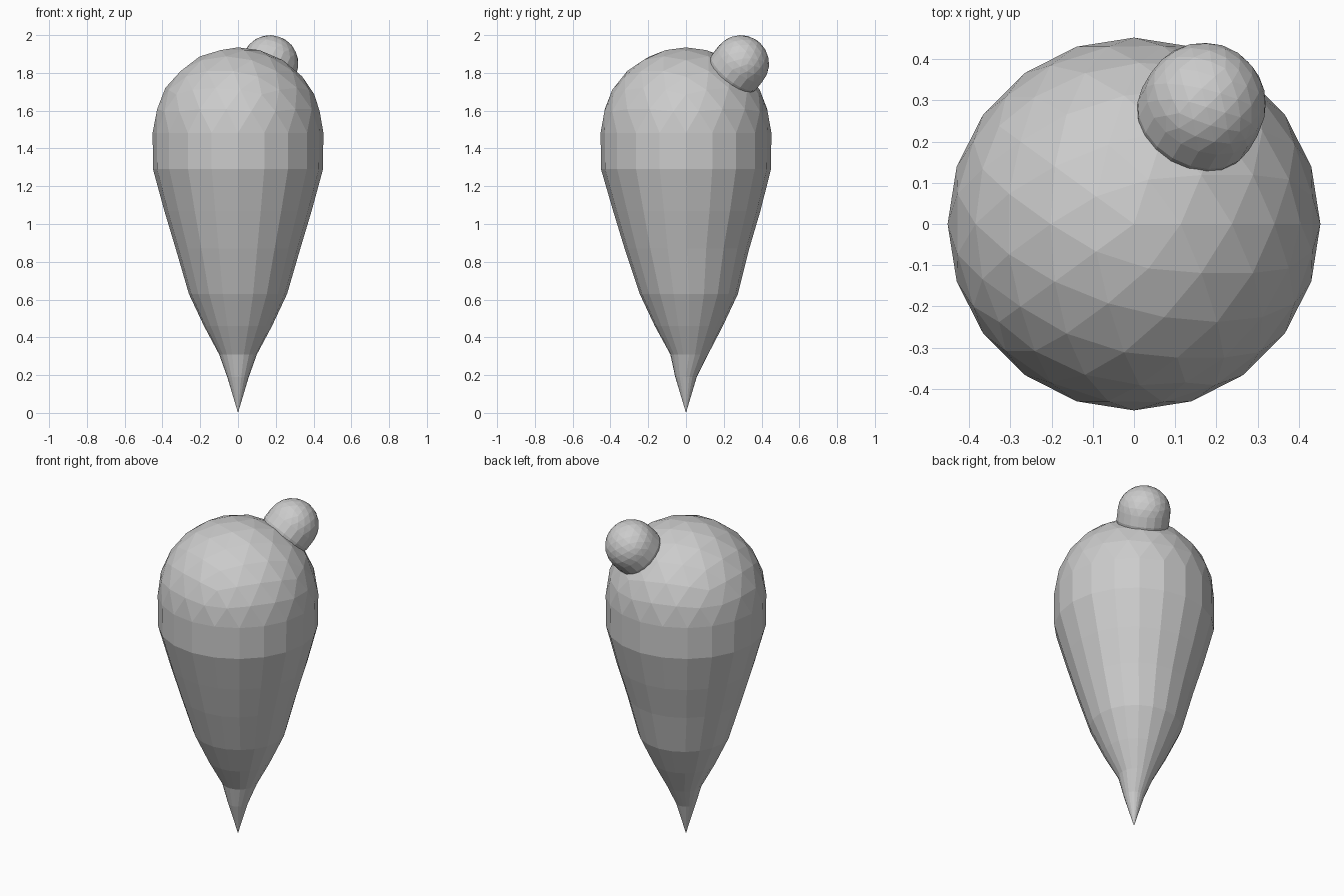
import bpy, bmesh
from mathutils import Vector, Matrix

if "Cube" in bpy.data.objects:
    bpy.data.objects.remove(bpy.data.objects["Cube"])


def teardrop(name, radius, rings, tip, matrix):
    """Faceted dome with its rim at z = 0, extended down ring by ring to a point.
    rings: (z, radius, y shift)"""
    bm = bmesh.new()
    bmesh.ops.create_icosphere(bm, subdivisions=3, radius=radius)
    low = [v for v in bm.verts if v.co.z < -0.001 * radius]
    bmesh.ops.delete(bm, geom=low, context='VERTS')
    rim = [e for e in bm.edges if e.is_boundary]
    for z, r, shift in rings:
        out = bmesh.ops.extrude_edge_only(bm, edges=rim)['geom']
        rim = [g for g in out if isinstance(g, bmesh.types.BMEdge)]
        for v in [g for g in out if isinstance(g, bmesh.types.BMVert)]:
            flat = Vector((v.co.x, v.co.y - last_shift(rings, z), 0)).normalized() * r
            v.co = (flat.x, flat.y + shift, z)
    # close to a sharp tip
    out = bmesh.ops.extrude_edge_only(bm, edges=rim)['geom']
    end = [g for g in out if isinstance(g, bmesh.types.BMVert)]
    bmesh.ops.pointmerge(bm, verts=end, merge_co=Vector((0, 0, tip)))
    bmesh.ops.recalc_face_normals(bm, faces=bm.faces[:])
    bm.transform(matrix)
    mesh = bpy.data.meshes.new(name)
    bm.to_mesh(mesh)
    bm.free()
    obj = bpy.data.objects.new(name, mesh)
    bpy.context.collection.objects.link(obj)
    return obj


def last_shift(rings, z):
    """y shift of the ring just above the one at height z"""
    above = [s for h, _, s in rings if h > z]
    return above[-1] if above else 0


# Body: dome, short straight band, then a taper that leans slightly back
DOME_Z = 1.483
profile = [(1.29, 0.45, 0), (1.07, 0.39, 0.004), (0.87, 0.33, 0.005),
           (0.63, 0.26, 0.015), (0.46, 0.18, 0.015), (0.31, 0.1, 0.017),
           (0.19, 0.057, 0)]
teardrop("body", 0.452, [(z - DOME_Z, r, s) for z, r, s in profile],
         -DOME_Z, Matrix.Translation((0, 0, DOME_Z)))

# Knob: small version, sunk into the dome and pointing outward
centre = Vector((0.17, 0.29, 1.85))
axis = centre - Vector((0, 0, DOME_Z))
aim = axis.to_track_quat('Z', 'Y').to_matrix().to_4x4()
teardrop("knob", 0.15, [(-0.06, 0.15, 0), (-0.13, 0.13, 0), (-0.28, 0.085, 0)],
         -0.48, Matrix.Translation(centre) @ aim)
